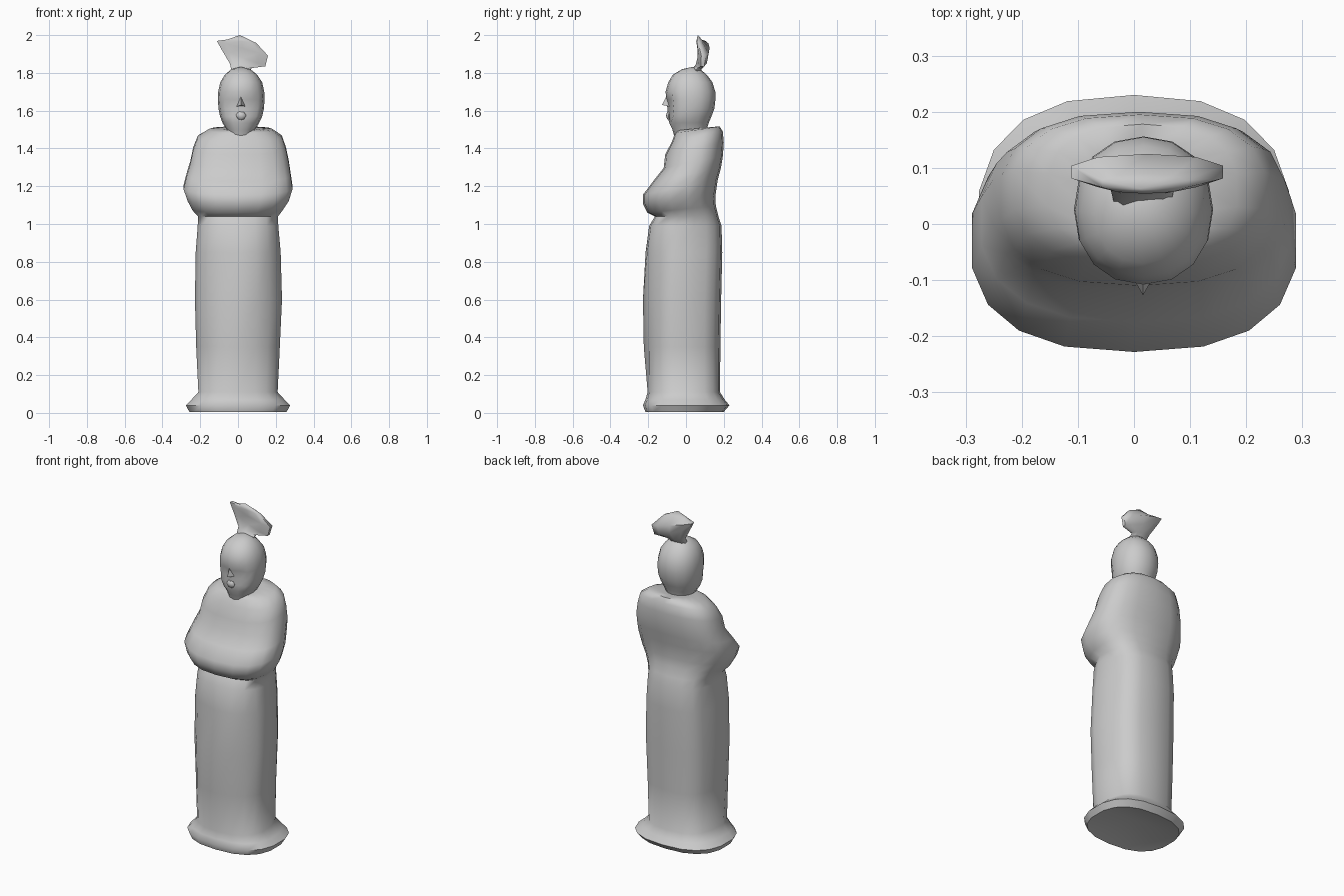
import bpy, bmesh, math


def finish(name, bm, angle=60):
    bmesh.ops.recalc_face_normals(bm, faces=bm.faces)
    mesh = bpy.data.meshes.new(name)
    bm.to_mesh(mesh)
    bm.free()
    obj = bpy.data.objects.new(name, mesh)
    bpy.context.collection.objects.link(obj)
    bpy.ops.object.select_all(action='DESELECT')
    obj.select_set(True)
    bpy.context.view_layer.objects.active = obj
    bpy.ops.object.shade_smooth_by_angle(angle=math.radians(angle))
    return obj


def loft(rows, sides, power, bottom=None, top=None):
    """Rows: z, x0, x1, y0, y1, slant along x, slant along y, side dip."""
    bm = bmesh.new()
    rings = []
    for z, x0, x1, y0, y1, tx, ty, dip in rows:
        ring = []
        for i in range(sides):
            a = 2 * math.pi * i / sides - math.pi / 2
            c, s = math.cos(a), math.sin(a)
            u = math.copysign(abs(c) ** power, c)
            v = math.copysign(abs(s) ** power, s)
            # vertical valley between front and back panels
            u *= 1 - dip * math.exp(-((s - 0.35) / 0.3) ** 2)
            x = (x0 + x1) / 2 + u * (x1 - x0) / 2
            y = (y0 + y1) / 2 + v * (y1 - y0) / 2
            ring.append(bm.verts.new((x, y, z + tx * x + ty * y)))
        rings.append(ring)
    for a, b in zip(rings, rings[1:]):
        for i in range(sides):
            j = (i + 1) % sides
            bm.faces.new((a[i], a[j], b[j], b[i]))
    for ring, tip in ((rings[0], bottom), (rings[-1], top)):
        if tip:
            t = bm.verts.new(tip)
            for i in range(sides):
                bm.faces.new((ring[i], ring[(i + 1) % sides], t))
    return bm


# Long robe with flared hem
robe = [
    (0.005, -.26, .26, -.215, .20, 0, 0, 0),
    (0.04, -.28, .28, -.228, .23, 0, 0, 0),
    (0.07, -.25, .25, -.215, .205, 0, 0, .03),
    (0.11, -.213, .213, -.203, .18, 0, 0, .06),
    (0.35, -.225, .225, -.213, .182, 0, 0, .09),
    (0.60, -.232, .237, -.216, .186, 0, 0, .11),
    (0.85, -.228, .230, -.207, .192, 0, 0, .12),
    (0.99, -.217, .217, -.195, .188, 0, 0, .10),
]
# Wrapped upper body: folded sleeves, chest folds, shoulders
torso = [
    (1.04, -.215, .215, -.165, .172, 0, 0, .05),
    (1.08, -.245, .24, -.205, .158, 0, .10, 0),
    (1.13, -.27, .272, -.228, .155, 0, .10, 0),
    (1.20, -.292, .292, -.228, .168, 0, .20, 0),
    (1.26, -.275, .282, -.175, .185, 0, .20, 0),
    (1.32, -.255, .272, -.118, .195, 0, .20, 0),
    (1.39, -.240, .257, -.110, .200, 0, .20, 0),
    (1.45, -.215, .235, -.075, .195, 0, .20, 0),
    (1.49, -.155, .185, -.058, .178, 0, .15, 0),
    (1.50, -.080, .110, -.045, .135, 0, .10, 0),
]
bm = loft(robe + torso, 18, .8, bottom=(0.02, 0, .06), top=(.015, .04, 1.50))
# slanted folds across the skirt front
for v in bm.verts:
    x, y, z = v.co
    if .2 < z < .98 and y < -.08:
        v.co.y += .012 * math.sin(18 * x - 3 * z)
finish("robe", bm)

# Head with neck
head_rows = [
    (1.44, -.050, .080, -.055, .10, 0, 0, 0),
    (1.50, -.060, .090, -.072, .11, 0, 0, 0),
    (1.535, -.082, .112, -.088, .12, 0, 0, 0),
    (1.57, -.095, .128, -.100, .135, 0, 0, 0),
    (1.61, -.103, .137, -.098, .15, 0, 0, 0),
    (1.66, -.107, .141, -.104, .156, 0, 0, 0),
    (1.70, -.105, .139, -.108, .155, 0, 0, 0),
    (1.75, -.094, .128, -.094, .14, 0, 0, 0),
    (1.79, -.070, .102, -.070, .11, 0, 0, 0),
    (1.82, -.035, .065, -.020, .075, 0, 0, 0),
]
bm = loft(head_rows, 16, .92, top=(.015, .035, 1.832))
# eye sockets and hollow cheeks under the hair line
for v in bm.verts:
    d = abs(v.co.x - .017)
    if v.co.y < -.04 and .02 < d < .08 and 1.55 < v.co.z < 1.68:
        v.co.y += .018
finish("head", bm)

# Nose wedge
bm = bmesh.new()
nose = [bm.verts.new(p) for p in ((.016, -.098, 1.69), (-.008, -.085, 1.622),
                                  (.04, -.085, 1.622), (.016, -.127, 1.63))]
for f in ((0, 1, 3), (0, 3, 2), (1, 2, 3), (0, 2, 1)):
    bm.faces.new([nose[i] for i in f])
finish("nose", bm)

# Lips
bm = loft([(1.555, .0, .032, -.100, -.08, 0, 0, 0),
           (1.575, -.012, .044, -.106, -.08, 0, 0, 0),
           (1.592, .0, .032, -.100, -.08, 0, 0, 0)], 8, 1,
          bottom=(.016, -.09, 1.55), top=(.016, -.09, 1.6))
finish("lips", bm)

# Lopsided fanned topknot
knot = [
    (1.80, -.035, .065, .005, .07, 0, 0, 0),
    (1.84, -.045, .075, .050, .095, -.2, 0, 0),
    (1.89, -.092, .150, .060, .115, -.38, 0, 0),
    (1.937, -.118, .165, .060, .125, -.29, 0, 0),
    (1.970, -.060, .100, .054, .090, -.12, 0, 0),
]
finish("topknot", loft(knot, 10, .9, top=(.01, .063, 2.0)))
